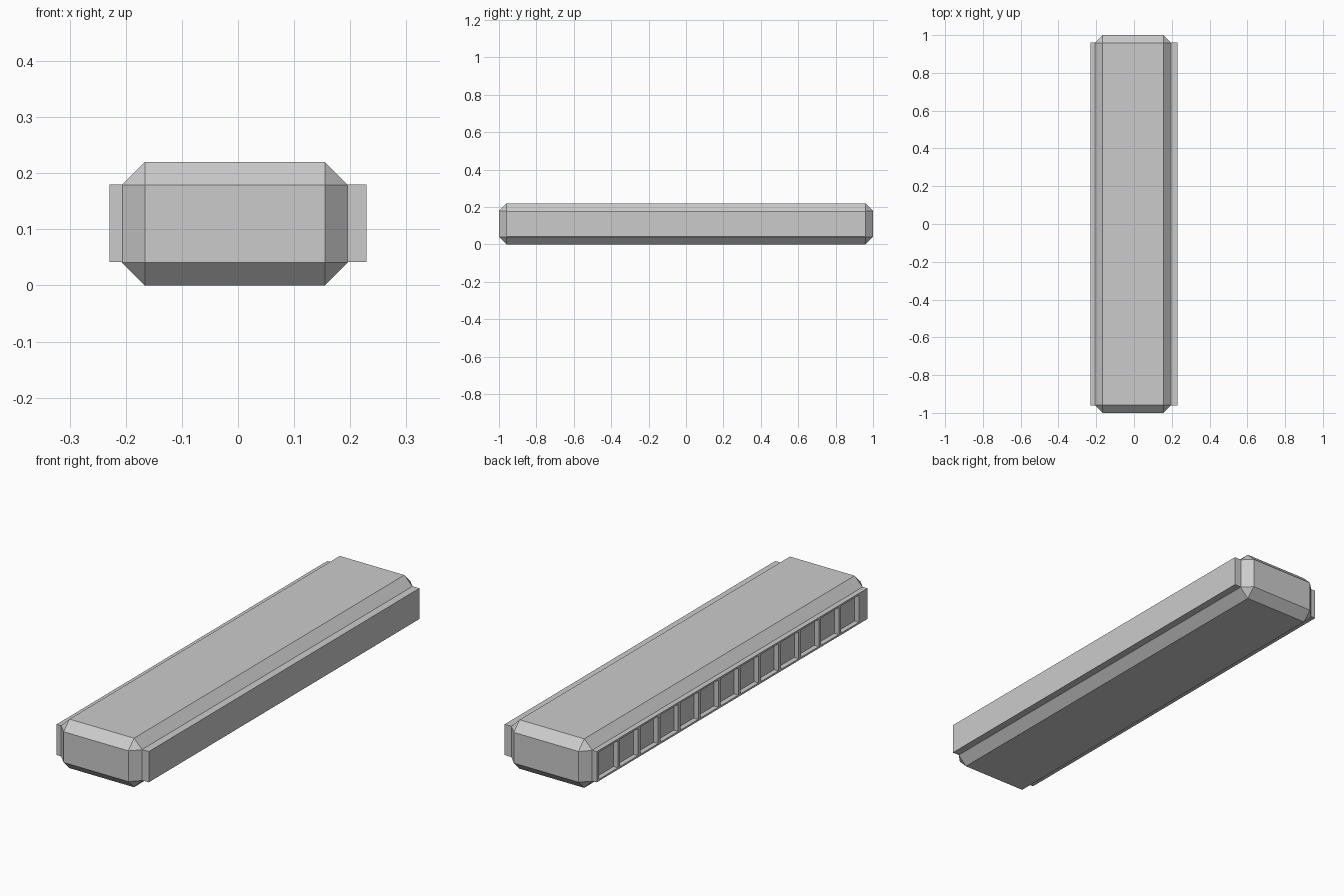
import bpy

cube = bpy.data.objects.get("Cube")
if cube:
    bpy.data.objects.remove(cube, do_unlink=True)

grey = bpy.data.materials.new("light grey")
grey.use_nodes = True
grey.diffuse_color = (0.6, 0.6, 0.6, 1)
grey.node_tree.nodes["Principled BSDF"].inputs["Base Color"].default_value = (0.6, 0.6, 0.6, 1)


def box(name, x, y, z):
    """Box between the given low and high limits on each axis."""
    spans = (x, y, z)
    bpy.ops.mesh.primitive_cube_add(size=1, location=[(a + b) / 2 for a, b in spans])
    obj = bpy.context.object
    obj.name = name
    obj.scale = [b - a for a, b in spans]
    bpy.ops.object.transform_apply(location=False, rotation=False, scale=True)
    obj.data.materials.append(grey)
    return obj


INNER, OUTER = -0.207, -0.229      # depth of the slotted rail
END = 0.96                         # half length of both rails
LOW, HIGH = 0.042, 0.18            # rail height limits
LIP = 0.008                        # thickness of the rail rims
PITCH, RIB = 0.1425, 0.016

# Main bar with a flat chamfer on every edge
body = box("bar_body", (INNER, 0.196), (-1, 1), (0, 0.22))
bevel = body.modifiers.new("chamfer", "BEVEL")
bevel.width = 0.041
bevel.segments = 1
bevel.limit_method = "NONE"

# Plain rail on one long side
box("plain_rail", (0.19, 0.229), (-END, END), (LOW, HIGH))

# Slotted rail on the other side: rims, end blocks and ribs
depth = (OUTER, INNER + 0.003)
box("rail_top_rim", depth, (-END, END), (HIGH - LIP, HIGH))
box("rail_bottom_rim", depth, (-END, END), (LOW, LOW + LIP))
inside = (LOW + LIP, HIGH - LIP)
box("rail_back_end", depth, (END - RIB, END), inside)
box("rail_front_end", depth, (-END, -0.90), inside)
for i in range(12):
    y = 0.81 - i * PITCH
    box(f"rail_rib_{i + 1}", depth, (y - RIB, y), inside)
